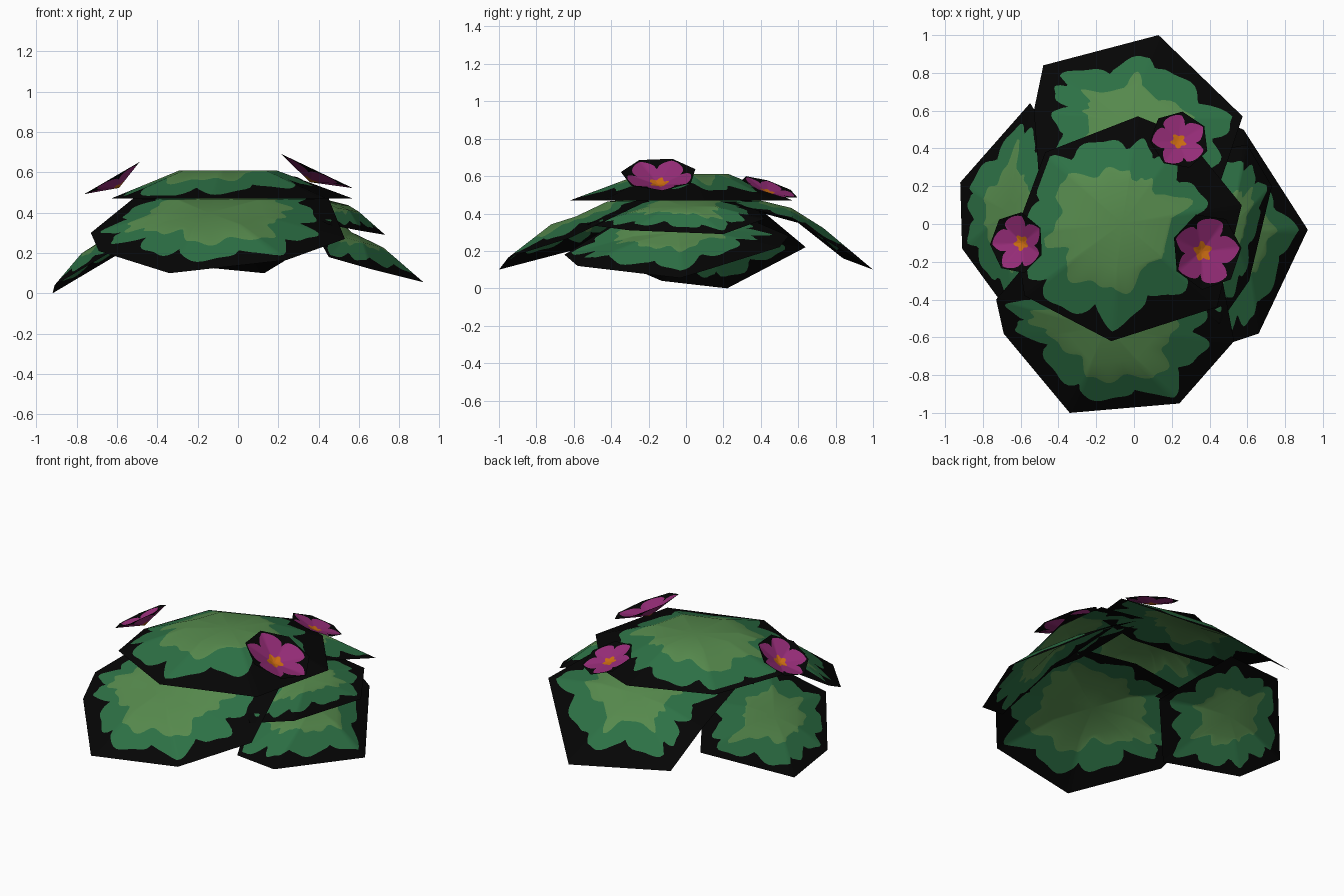
import bpy, bmesh
from math import sin, cos, pi
from mathutils import Vector

cube = bpy.data.objects.get("Cube")
if cube:
    bpy.data.objects.remove(cube)


def material(name, rgb):
    m = bpy.data.materials.new(name)
    m.use_nodes = True
    m.diffuse_color = (*rgb, 1)
    bsdf = m.node_tree.nodes["Principled BSDF"]
    bsdf.inputs["Base Color"].default_value = (*rgb, 1)
    bsdf.inputs["Roughness"].default_value = 0.9
    return m


black = material("near_black", (.0015, .0015, .0015))
dark = material("leaf_green", (.026, .165, .06))
light = material("light_leaf_green", (.092, .25, .073))
pink = material("petal_pink", (.31, .026, .19))
orange = material("flower_orange", (.6, .15, .006))


def shell(name, rim, normal, height, flat, bands, steps):
    """Bulged sheet: bands are (material, outer edge as function of angle)."""
    rim = [Vector(p) for p in rim]
    centre = sum(rim, Vector()) / len(rim)
    lift = Vector(normal).normalized() * height
    edge = [a.lerp(b, i / steps) for a, b in zip(rim, rim[1:] + rim[:1])
            for i in range(steps)]
    n = len(edge)
    rings = [(bands[0][0], lambda a: max(flat, .1))] + bands
    mats = []
    bm = bmesh.new()
    hub = bm.verts.new(centre + lift)
    prev = None
    for mat, reach in rings:
        if mat not in mats:
            mats.append(mat)
        ring = []
        for i, p in enumerate(edge):
            t = reach(2 * pi * i / n)
            rise = min(1, (1 - t) / (1 - flat))
            ring.append(bm.verts.new(centre.lerp(p, t) + lift * rise))
        for i in range(n):
            j = (i + 1) % n
            if prev:
                f = bm.faces.new((prev[i], ring[i], ring[j], prev[j]))
            else:
                f = bm.faces.new((hub, ring[i], ring[j]))
            f.material_index = mats.index(mat)
            f.smooth = True
        prev = ring
    mesh = bpy.data.meshes.new(name)
    bm.to_mesh(mesh)
    bm.free()
    for m in mats:
        mesh.materials.append(m)
    ob = bpy.data.objects.new(name, mesh)
    bpy.context.collection.objects.link(ob)
    return ob


def leaf(name, rim, normal, height, phase, pale=.54, bias=0, lean=0):
    """Scalloped green patches in a black border, pushed away from lean."""
    def inner(a):
        vein = max(0, cos(2 * a - phase)) ** 30
        return min(.74, max(.42, pale + .07 * sin(3 * a + phase)
                            + .05 * sin(8 * a) + .03 * sin(17 * a + phase)
                            + .17 * vein - bias * cos(a - lean)))

    def outer(a):
        scallop = abs(sin(5.5 * a + phase)) ** .6
        reach = (.7 + .17 * scallop + .04 * sin(3 * a + phase)
                 + .02 * sin(19 * a) - bias * cos(a - lean))
        return min(.94, max(reach, inner(a) + .03))

    return shell(name, rim, normal, height, .4,
                 [(light, inner), (dark, outer), (black, lambda a: 1)], 18)


def flower(name, centre, normal, radius, depth, turn):
    """Five petals painted on a shallow cup."""
    n = Vector(normal).normalized()
    u = Vector((0, 1, 0)).cross(n).normalized()
    v = n.cross(u)
    rim = [Vector(centre) + radius * (cos(a) * u + sin(a) * v)
           for a in (turn + i * pi / 3.5 for i in range(7))]

    def petals(a):
        return .62 + .33 * abs(cos(2.5 * a)) ** .6

    return shell(name, rim, normal, -depth, 0,
                 [(orange, lambda a: .24 + .05 * sin(5 * a)), (pink, petals),
                  (black, lambda a: 1)], 10)


# Top canopy, with its rim level
crown = [(.57, .1), (.27, .47), (.02, .57), (-.47, .38),
         (-.63, -.05), (-.58, -.38), (-.12, -.62), (.44, -.44)]
leaf("top_canopy", [(x, y, .47) for x, y in crown], (0, 0, 1), .14, .4,
     pale=.53, bias=.13)

# Drooping skirt sheets
leaf("front_leaves",
     [(-.73, -.4, .3), (-.69, -.58, .21), (-.34, -1, .1), (.24, -.95, .165),
      (.53, -.62, .27), (.45, -.2, .47), (-.1, -.1, .48), (-.52, -.15, .47)],
     (0, -.4, .9), .1, 1, pale=.58)
leaf("back_leaves",
     [(.575, .57, .37), (.13, 1, .1), (-.48, .84, .16), (-.53, .6, .35),
      (-.5, .2, .46), (.1, .1, .48), (.45, .2, .46)],
     (0, .4, .9), .085, 2, pale=.48, bias=.07, lean=1.8)
leaf("right_side_leaves",
     [(-.55, .64, .22), (-.92, .22, 0), (-.91, -.13, .04), (-.64, -.5, .2),
      (-.4, -.25, .42), (-.4, .4, .42)],
     (-.5, 0, .85), .06, .2, pale=.46)
leaf("left_side_leaves",
     [(.92, -.03, .055), (.58, .5, .22), (.44, .55, .28), (.33, .2, .43),
      (.33, -.3, .4), (.45, -.65, .18), (.66, -.58, .12)],
     (.5, 0, .85), .07, 1.6, pale=.47, bias=.08, lean=.9)

# Middle sheet between the canopy and the left skirt
leaf("left_middle_leaves",
     [(.73, .2, .29), (.6, .42, .37), (.2, .35, .47), (.2, -.25, .47),
      (.45, -.53, .34), (.61, -.3, .31)],
     (.4, 0, .9), .07, .9, pale=.47)

# Flowers
flower("large_flower", (.385, -.145, .61), (.43, 0, .9), .205, .065, .09)
flower("right_flower", (-.62, -.1, .575), (-.5, 0, .86), .165, .06, .5)
flower("back_flower", (.24, .445, .54), (.2, .3, .9), .16, .03, .5)
